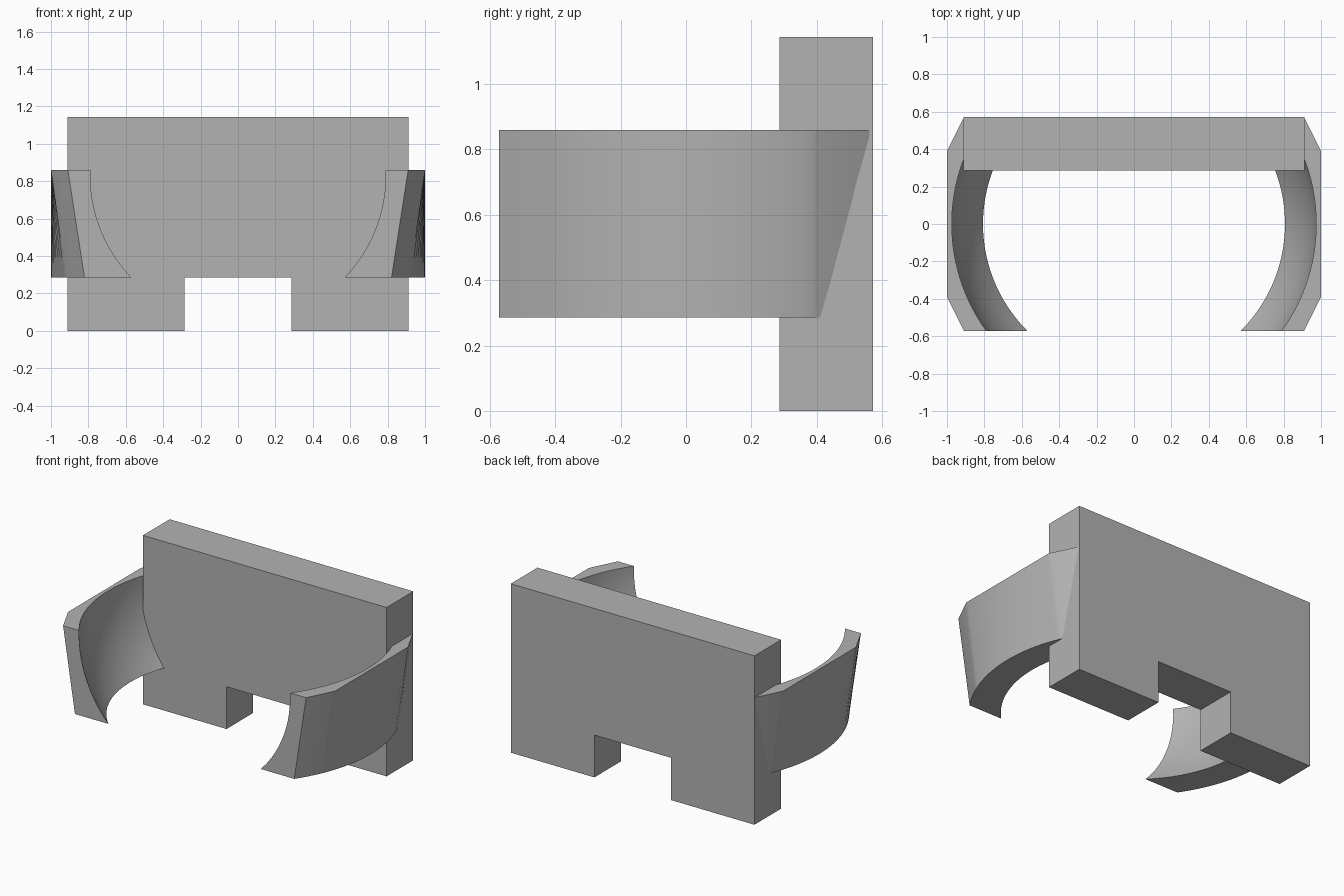
import bpy, bmesh, math

cube = bpy.data.objects.get("Cube")
if cube:
    bpy.data.objects.remove(cube, do_unlink=True)

grey = bpy.data.materials.new("plain grey")
grey.use_nodes = True
colour = (0.45, 0.45, 0.45, 1)
grey.diffuse_color = colour
grey.node_tree.nodes["Principled BSDF"].inputs["Base Color"].default_value = colour

END = 0.571            # half depth of the whole model
LOW, HIGH = 0.286, 0.859   # bottom and top of the arms


def finish(name, bm):
    bmesh.ops.recalc_face_normals(bm, faces=bm.faces)
    mesh = bpy.data.meshes.new(name)
    bm.to_mesh(mesh)
    bm.free()
    mesh.materials.append(grey)
    obj = bpy.data.objects.new(name, mesh)
    bpy.context.collection.objects.link(obj)
    return obj


# Back plate: notched outline extruded in depth
bm = bmesh.new()
half = [(0.286, LOW), (0.286, 0), (0.912, 0), (0.912, 1.143)]
outline = half + [(-x, z) for x, z in reversed(half)]
face = bm.faces.new([bm.verts.new((x, LOW, z)) for x, z in outline])
extruded = bmesh.ops.extrude_face_region(bm, geom=[face])["geom"]
bmesh.ops.translate(bm, vec=(0, END - LOW, 0),
                    verts=[v for v in extruded if isinstance(v, bmesh.types.BMVert)])
finish("back_plate", bm)


# Arms: chamfered top edge lofted to a round bottom edge, hollowed by a sphere
def arm_section(y, side, steps=12):
    top = min(1, 1 - 0.5 * (abs(y) - 0.39))
    points = [(math.sqrt(1 - y * y), LOW), (top, HIGH)]
    for i in range(steps + 1):
        z = HIGH + (LOW - HIGH) * i / steps
        points.append((math.sqrt(0.95 - y * y - (z - 0.832) ** 2), z))
    return [(side * x, y, z) for x, z in points]


def make_arm(name, side):
    bm = bmesh.new()
    back = 0.56
    ys = [-END + (back + END) * i / 28 for i in range(29)] + [-0.39, 0.39]
    rings = [[bm.verts.new(p) for p in arm_section(y, side)] for y in sorted(ys)]
    count = len(rings[0])
    for a, b in zip(rings, rings[1:]):
        for i in range(count):
            j = (i + 1) % count
            bm.faces.new((a[i], a[j], b[j], b[i]))
    bm.faces.new(rings[0])
    bm.faces.new(rings[-1])
    obj = finish(name, bm)
    bpy.ops.object.select_all(action='DESELECT')
    obj.select_set(True)
    bpy.context.view_layer.objects.active = obj
    bpy.ops.object.shade_smooth_by_angle(angle=math.radians(30))


make_arm("left_arm", 1)
make_arm("right_arm", -1)
